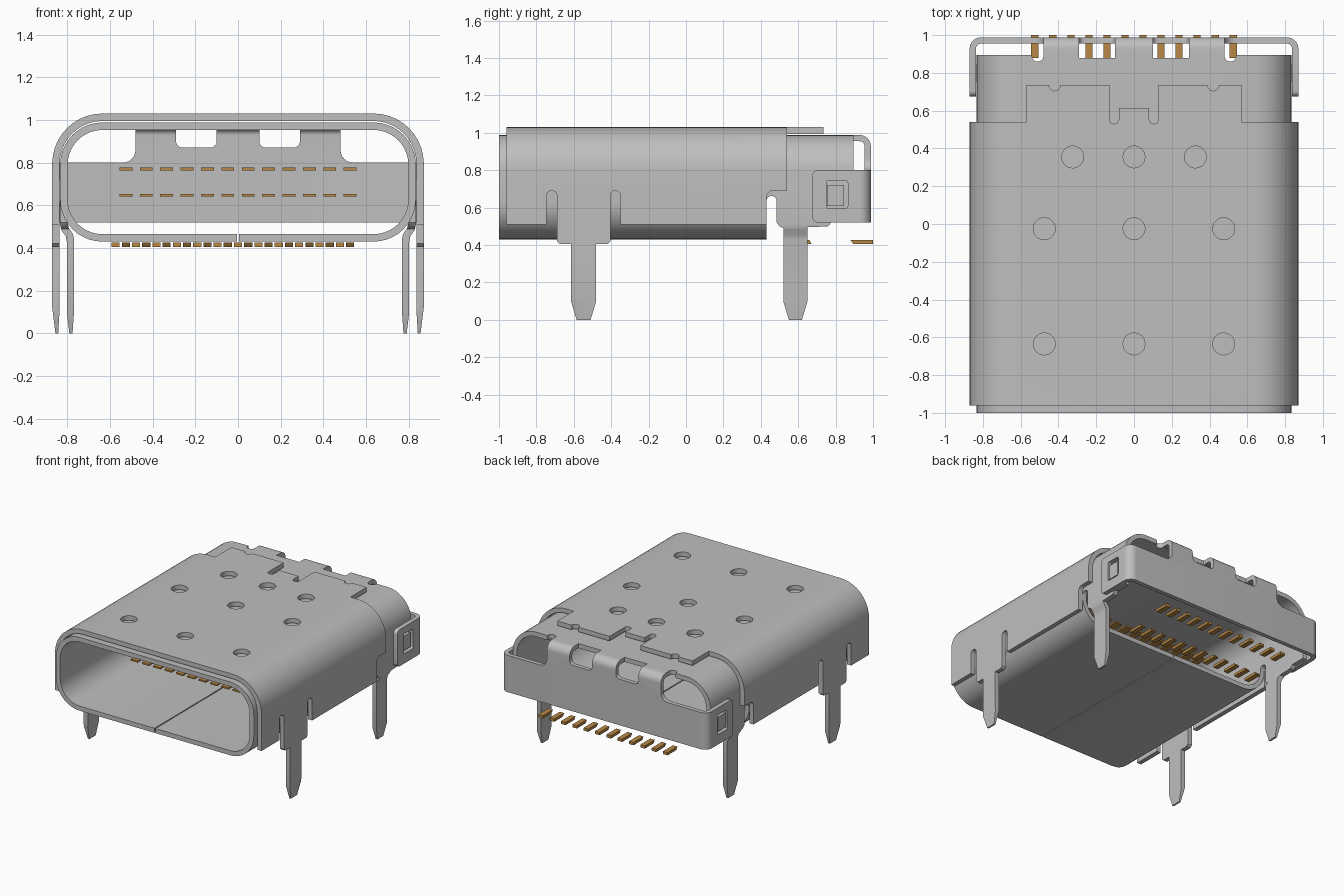
import bpy, bmesh, math

if "Cube" in bpy.data.objects:
    bpy.data.objects.remove(bpy.data.objects["Cube"])

def material(name, rgb):
    m = bpy.data.materials.new(name)
    m.diffuse_color = (*rgb, 1)
    m.use_nodes = True
    m.node_tree.nodes["Principled BSDF"].inputs["Base Color"].default_value = m.diffuse_color
    return m

STEEL = material("brushed steel", (0.52, 0.52, 0.52))
GOLD = material("gold contact", (0.48, 0.25, 0.06))

def arc(cx, cy, r, a0, a1, n=10):
    return [(cx + r * math.cos(math.radians(a0 + (a1 - a0) * i / n)),
             cy + r * math.sin(math.radians(a0 + (a1 - a0) * i / n))) for i in range(n + 1)]

def round_rect(x0, x1, y0, y1, r, n=10):
    return (arc(x1 - r, y1 - r, r, 0, 90, n) + arc(x0 + r, y1 - r, r, 90, 180, n)
            + arc(x0 + r, y0 + r, r, 180, 270, n) + arc(x1 - r, y0 + r, r, 270, 360, n))

def rect(x0, x1, y0, y1):
    return [(x0, y0), (x1, y0), (x1, y1), (x0, y1)]

def flip(pts):
    return [(-x, y) for x, y in reversed(pts)]

def arch(outer, inner):
    """Symmetric bent-sheet profile from its right half, bottom to top."""
    return outer + flip(outer) + flip(inner)[::-1] + inner[::-1]

def prism(name, polys, axis, lo, hi, mat=STEEL):
    """Extrude one or more 2D outlines along an axis."""
    place = {'x': lambda u, v, w: (w, u, v), 'y': lambda u, v, w: (u, w, v),
             'z': lambda u, v, w: (u, v, w)}[axis]
    bm = bmesh.new()
    for pts in polys:
        a = [bm.verts.new(place(u, v, lo)) for u, v in pts]
        b = [bm.verts.new(place(u, v, hi)) for u, v in pts]
        bm.faces.new(a)
        bm.faces.new(b)
        for i in range(len(pts)):
            j = (i + 1) % len(pts)
            bm.faces.new((a[i], a[j], b[j], b[i]))
    bmesh.ops.recalc_face_normals(bm, faces=bm.faces)
    me = bpy.data.meshes.new(name)
    bm.to_mesh(me)
    bm.free()
    me.materials.append(mat)
    ob = bpy.data.objects.new(name, me)
    bpy.context.collection.objects.link(ob)
    return ob

def boolean(ob, cutter, op='DIFFERENCE'):
    m = ob.modifiers.new("cut", 'BOOLEAN')
    m.object, m.operation, m.solver = cutter, op, 'EXACT'
    dg = bpy.context.evaluated_depsgraph_get()
    me = bpy.data.meshes.new_from_object(ob.evaluated_get(dg))
    ob.modifiers.clear()
    ob.data = me
    bpy.data.objects.remove(cutter)

# Outer cover: bent arch trimmed by its side outline (slots, front legs)
cover = prism("outer_cover", [arch(
    [(.855, 0), (.87, .12)] + arc(.635, .795, .235, 0, 90),
    [(.842, 0), (.835, .12)] + arc(.635, .795, .2, 0, 90))], 'y', -.96, .8)
side = ([(-1.1, 1.1), (-1.1, .51), (-.745, .51)] + arc(-.7175, .663, .0275, 180, 0)
        + [(-.69, .42), (-.675, .405), (-.615, .405), (-.615, .1), (-.585, 0), (-.51, 0),
           (-.48, .1), (-.48, .405), (-.42, .405), (-.405, .42)]
        + arc(-.3775, .663, .0275, 180, 0)
        + [(-.35, .51), (.43, .51)] + arc(.465, .655, .035, 180, 90, 5)
        + [(.54, .69), (.54, .98), (.79, .98), (.79, 1.1)])
boolean(cover, prism("trim", [side], 'x', -1, 1), 'INTERSECT')
# Rear edge of the cover: two tongues with notches and a small middle tab
right_edge = ([(1, -1.1), (1, .54), (.57, .54), (.57, .735), (.45, .735)]
              + arc(.42, .735, .03, 0, -180)[1:] + [(.13, .735)]
              + arc(.105, .555, .025, 0, -180) + [(.08, .615)])
boolean(cover, prism("trim", [right_edge + flip(right_edge)], 'z', -1, 2), 'INTERSECT')
# Round dimples in the top
spots = [(s * w, y) for w, y in ((.325, .355), (.475, -.025), (.475, -.635)) for s in (-1, 0, 1)]
boolean(cover, prism("holes", [arc(x, y, .058, 0, 345, 23) for x, y in spots], 'z', .97, 1.1))

# Inner shell: rounded tube with a seam underneath
shell = prism("inner_shell", [round_rect(-.833, .833, .43, .988, .198)], 'y', -1, .43)
boolean(shell, prism("bore", [round_rect(-.798, .798, .465, .953, .163)], 'y', -1.1, .6))
boolean(shell, prism("seam", [rect(-.004, .004, .4, .5)], 'y', -1.1, .6))

# Rear shell: arch whose sides step inward into the rear legs
rear = prism("rear_shell", [arch(
    [(.79, 0), (.802, .1), (.802, .43), (.807, .455), (.828, .485), (.833, .51)]
    + arc(.635, .79, .198, 0, 90),
    [(.775, 0), (.768, .1), (.768, .44), (.773, .465), (.793, .495), (.798, .52)]
    + arc(.635, .79, .163, 0, 90))], 'y', .43, .895)
side = ([(.4, 1.1), (.4, .635), (.43, .635)] + arc(.4575, .635, .0275, 180, 0)
        + [(.485, .52), (.5, .5), (.52, .49), (.52, .1), (.55, 0), (.62, 0), (.65, .1), (.65, .495),
           (.76, .5), (.78, .525), (1, .525), (1, 1.1)])
boolean(rear, prism("trim", [side], 'x', -1, 1), 'INTERSECT')
boolean(rear, prism("notches", [round_rect(s * .51 - .03, s * .51 + .03, .86, .95, .029)
                                for s in (-1, 1)], 'z', .9, 1.1))
boolean(rear, prism("windows", [rect(s * .195 - .095, s * .195 + .095, .88, .95)
                                for s in (-1, 1)], 'z', .9, 1.1))

# Back bracket: U-shaped band with latch windows in its side arms
band = prism("back_bracket", [arch(
    [(.87, .6)] + arc(.81, .928, .06, 0, 90), [(.837, .6)] + arc(.81, .928, .027, 0, 90))],
    'z', .4, .9)
boolean(band, prism("trim", [round_rect(.675, 1.1, .52, .80, .03, 5)], 'x', -1, 1), 'INTERSECT')
boolean(band, prism("window", [round_rect(.75, .865, .595, .745, .015, 4)], 'x', -1, 1))

# Bent strip joining shell top to bracket, with two windows over the bend
bend = prism("back_bend", [[(.895, .988)] + arc(.928, .928, .06, 90, 0) + [(.988, .8), (.955, .8)]
                           + arc(.928, .928, .027, 0, 90) + [(.895, .955)]], 'x', -.48, .48)
boolean(bend, prism("windows", [round_rect(s * .195 - .095, s * .195 + .095, .87, 1.2, .03, 5)
                                for s in (-1, 1)], 'y', .85, 1.1))
fillet = [(.48, .8)] + arc(.54, .86, .06, 270, 180, 6)
prism("bend_fillets", [fillet, flip(fillet)], 'y', .955, .988)

# Latch blocks showing in the bracket windows
for s, label in ((-1, "left"), (1, "right")):
    prism(label + "_latch", [rect(.755, .845, .61, .72)], 'x', *sorted((s * .82, s * .86)))

# Gold parts: two solder pin rows and two rows of contacts inside the opening
P = .0955
for i in range(12):
    x = (i - 5.5) * P
    prism("rear_pin", [[(.88, .426), (.895, .405), (1, .405), (1, .426)]],
          'x', x - .019, x + .019, GOLD)
    xf = x - P / 2
    prism("front_pin", [[(.55, .426), (.55, .405), (.672, .405), (.66, .426)]],
          'x', xf - .019, xf + .019, GOLD)
    for z, label in ((.77, "upper_contact"), (.648, "lower_contact")):
        prism(label, [rect(x - .03, x + .03, z - .006, z + .006)], 'y', -.5, .12, GOLD)

# Smooth shading on the bent sheet parts
for ob in (cover, shell, rear, band, bend):
    bpy.ops.object.select_all(action='DESELECT')
    ob.select_set(True)
    bpy.context.view_layer.objects.active = ob
    bpy.ops.object.shade_smooth_by_angle(angle=math.radians(30))
